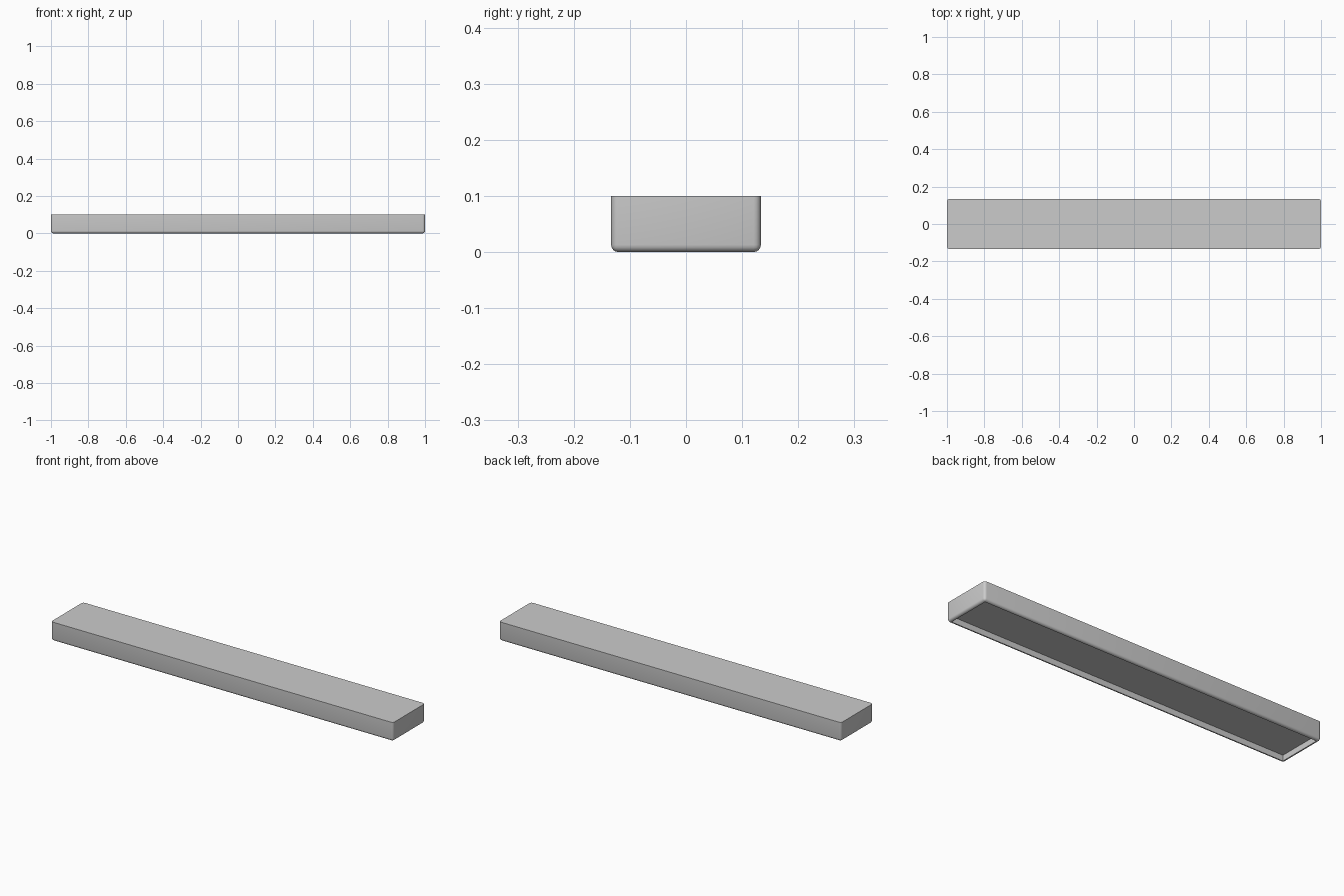
import bpy, bmesh

if "Cube" in bpy.data.objects:
    bpy.data.objects.remove(bpy.data.objects["Cube"])

L, W, H = 2.0, 0.267, 0.1
R = 0.013       # edge rounding
LIP = 0.003     # flat rim around the underside recess
DEPTH = 0.03    # recess depth

bm = bmesh.new()
bmesh.ops.create_cube(bm, size=1)
for v in bm.verts:
    v.co = (v.co.x * L, v.co.y * W, (v.co.z + 0.5) * H)

# round the upright and bottom edges, keep the top rim sharp
edges = [e for e in bm.edges if min(v.co.z for v in e.verts) < H / 2]
bmesh.ops.bevel(bm, geom=edges, offset=R, offset_type='OFFSET', segments=4,
                profile=0.5, affect='EDGES', clamp_overlap=True)

# recessed panel on the underside
bm.normal_update()
bottom = max((f for f in bm.faces if f.normal.z < -0.99), key=lambda f: f.calc_area())
bmesh.ops.inset_region(bm, faces=[bottom], thickness=LIP)
ext = bmesh.ops.extrude_discrete_faces(bm, faces=[bottom])
for v in ext['faces'][0].verts:
    v.co.z += DEPTH

bmesh.ops.recalc_face_normals(bm, faces=bm.faces)
mesh = bpy.data.meshes.new("shelf_panel")
bm.to_mesh(mesh)
bm.free()
obj = bpy.data.objects.new("shelf_panel", mesh)
bpy.context.collection.objects.link(obj)

# smooth the rounding, keep hard edges
bpy.context.view_layer.objects.active = obj
obj.select_set(True)
bpy.ops.object.shade_smooth_by_angle(angle=0.6)
